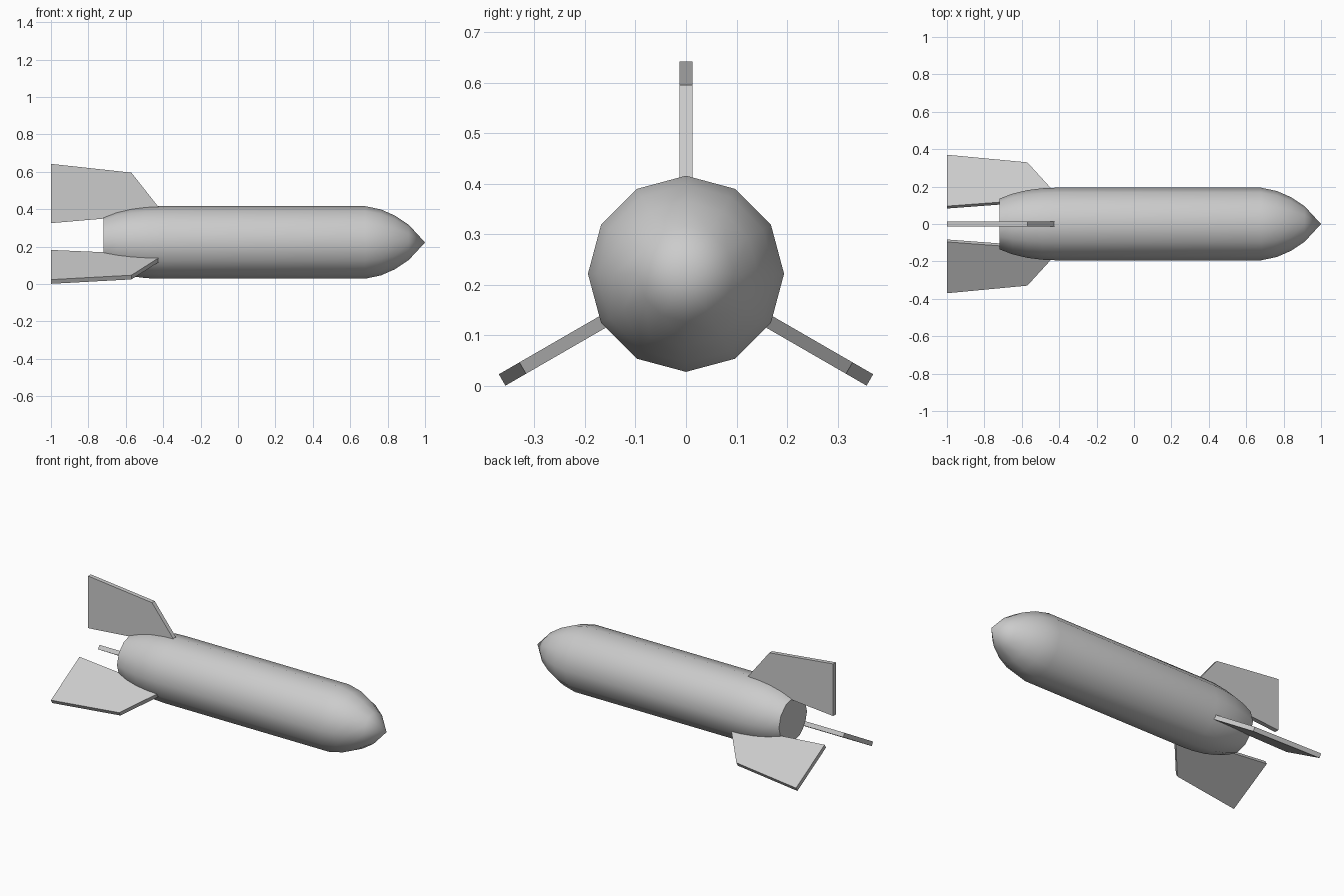
import bpy
import bmesh
import math
from mathutils import Matrix, Vector

cube = bpy.data.objects.get("Cube")
if cube:
    bpy.data.objects.remove(cube)

AXIS_Z = 0.222
SIDES = 12
FIN_THICKNESS = 0.026

grey = bpy.data.materials.new("plain grey")
grey.use_nodes = True
colour = (0.6, 0.6, 0.6, 1)
grey.diffuse_color = colour
grey.node_tree.nodes["Principled BSDF"].inputs["Base Color"].default_value = colour


def add_object(name, bm):
    bmesh.ops.recalc_face_normals(bm, faces=bm.faces)
    mesh = bpy.data.meshes.new(name)
    bm.to_mesh(mesh)
    bm.free()
    mesh.materials.append(grey)
    obj = bpy.data.objects.new(name, mesh)
    obj.location.z = AXIS_Z
    bpy.context.collection.objects.link(obj)
    return obj


# Body: twelve-sided lathe along x, with a tapered tail and pointed nose
profile = [(-0.72, 0.135), (-0.65, 0.162), (-0.57, 0.181), (-0.49, 0.191),
           (-0.42, 0.194), (0.68, 0.194), (0.765, 0.176), (0.84, 0.143),
           (0.912, 0.095)]
bm = bmesh.new()
rings = []
for x, r in profile:
    angles = [math.tau * i / SIDES for i in range(SIDES)]
    rings.append([bm.verts.new((x, r * math.sin(a), r * math.cos(a))) for a in angles])
tip = bm.verts.new((1, 0, 0))
bm.faces.new(rings[0])
for i in range(SIDES):
    j = (i + 1) % SIDES
    for a, b in zip(rings, rings[1:]):
        bm.faces.new((a[i], a[j], b[j], b[i]))
    bm.faces.new((rings[-1][i], rings[-1][j], tip))
body = add_object("body", bm)
bpy.ops.object.select_all(action="DESELECT")
body.select_set(True)
bpy.context.view_layer.objects.active = body
bpy.ops.object.shade_smooth_by_angle(angle=math.radians(60))

# Fins: one swept plate repeated around the tail, roots sunk into the body
outline = [(-1, 0.42), (-0.57, 0.373), (-0.41, 0.17), (-0.69, 0.10),
           (-0.71, 0.128), (-1, 0.103)]
for name, degrees in (("top_fin", 0), ("front_fin", 120), ("back_fin", -120)):
    bm = bmesh.new()
    face = bm.faces.new([bm.verts.new((x, -FIN_THICKNESS / 2, z)) for x, z in outline])
    side = bmesh.ops.extrude_face_region(bm, geom=[face])
    moved = [v for v in side["geom"] if isinstance(v, bmesh.types.BMVert)]
    bmesh.ops.translate(bm, verts=moved, vec=Vector((0, FIN_THICKNESS, 0)))
    turn = Matrix.Rotation(math.radians(degrees), 4, "X")
    bmesh.ops.transform(bm, matrix=turn, verts=bm.verts)
    add_object(name, bm)
